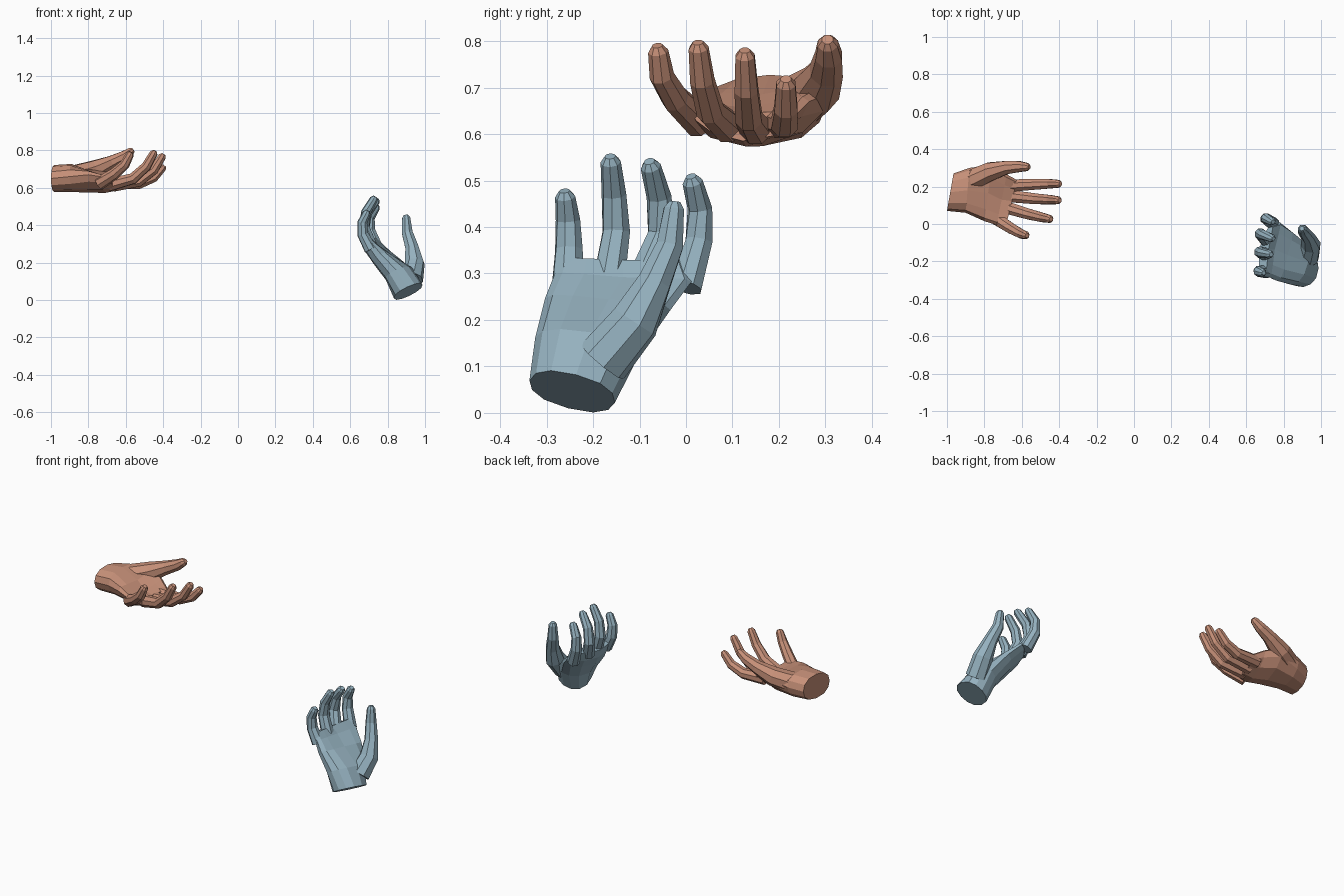
import bpy, bmesh, math
from mathutils import Vector as V

if "Cube" in bpy.data.objects:
    bpy.data.objects.remove(bpy.data.objects["Cube"])


def make_object(name, rings, mat):
    """Closed flat-faced loft through rings of points."""
    bm = bmesh.new()
    vr = [[bm.verts.new(p) for p in r] for r in rings]
    n = len(vr[0])
    for a, b in zip(vr, vr[1:]):
        for i in range(n):
            j = (i + 1) % n
            bm.faces.new((a[i], a[j], b[j], b[i]))
    bm.faces.new(vr[0][::-1])
    bm.faces.new(vr[-1])
    bmesh.ops.recalc_face_normals(bm, faces=bm.faces)
    me = bpy.data.meshes.new(name)
    bm.to_mesh(me)
    bm.free()
    me.materials.append(mat)
    ob = bpy.data.objects.new(name, me)
    bpy.context.collection.objects.link(ob)
    return ob


def palm_rings(sections, normal, sides=12):
    """Cupped ovals between the little-finger edge and the thumb edge."""
    rings = []
    for little, thumb, thick, cup in sections:
        c, w = (V(little) + V(thumb)) / 2, (V(thumb) - V(little)) / 2
        ring = []
        for i in range(sides):
            a = 2 * math.pi * i / sides
            u, v = math.cos(a), math.sin(a)
            u = math.copysign(abs(u) ** 0.8, u)
            ring.append(c + w * u + normal * (thick * v + cup * (u * u - 0.5)))
        rings.append(ring)
    return rings


def digit_rings(path, radii, normal, sides=8):
    """Tapered tube along a bent path with a rounded tip."""
    pts, rad = [V(p) for p in path], list(radii)
    tip_dir = (pts[-1] - pts[-2]).normalized()
    pts.append(pts[-1] + tip_dir * rad[-1] * 0.65)
    rad.append(rad[-1] * 0.55)
    rings = []
    for k, p in enumerate(pts):
        d = (pts[min(k + 1, len(pts) - 1)] - pts[max(k - 1, 0)]).normalized()
        s = d.cross(normal).normalized()
        t = s.cross(d)
        rings.append([p + (s * math.cos(a) + t * math.sin(a)) * rad[k]
                      for a in (2 * math.pi * (i + 0.5) / sides for i in range(sides))])
    return rings


def build_hand(name, color, normal, palm, fingers, thumb):
    normal = V(normal).normalized()
    mat = bpy.data.materials.new(name + "_skin")
    mat.diffuse_color = color
    mat.use_nodes = True
    mat.node_tree.nodes["Principled BSDF"].inputs["Base Color"].default_value = mat.diffuse_color
    hand = make_object(name, palm_rings(palm, normal), mat)
    parts = [make_object("finger", digit_rings(f, (0.036, 0.031, 0.027, 0.022), normal), mat)
             for f in fingers]
    parts.append(make_object("thumb", digit_rings(thumb, (0.06, 0.054, 0.038, 0.031, 0.023), normal), mat))
    # fuse the digits into the palm
    for p in parts:
        m = hand.modifiers.new("fuse", 'BOOLEAN')
        m.operation, m.solver, m.object = 'UNION', 'EXACT', p
    dg = bpy.context.evaluated_depsgraph_get()
    fused = bpy.data.meshes.new_from_object(hand.evaluated_get(dg))
    hand.modifiers.clear()
    hand.data = fused
    for p in parts:
        bpy.data.objects.remove(p)


# Open left hand, palm up
build_hand(
    "left_hand", (0.57, 0.28, 0.19, 1), (0, 0, 1),
    palm=[
        ((-1.0, 0.07, 0.65), (-0.965, 0.27, 0.65), 0.072, 0.0),
        ((-0.90, 0.06, 0.655), (-0.88, 0.30, 0.66), 0.075, 0.01),
        ((-0.80, 0.015, 0.645), (-0.76, 0.315, 0.665), 0.056, 0.05),
        ((-0.735, -0.005, 0.635), (-0.68, 0.265, 0.645), 0.042, 0.05),
        ((-0.68, 0.01, 0.635), (-0.625, 0.235, 0.625), 0.030, 0.03)],
    fingers=[
        [(-0.67, 0.205, 0.625), (-0.53, 0.212, 0.622), (-0.45, 0.215, 0.655), (-0.402, 0.215, 0.708)],
        [(-0.67, 0.15, 0.612), (-0.53, 0.135, 0.635), (-0.45, 0.13, 0.695), (-0.405, 0.127, 0.768)],
        [(-0.69, 0.09, 0.615), (-0.56, 0.052, 0.65), (-0.49, 0.035, 0.715), (-0.45, 0.027, 0.785)],
        [(-0.74, 0.03, 0.625), (-0.66, -0.022, 0.675), (-0.605, -0.052, 0.725), (-0.578, -0.06, 0.778)]],
    thumb=[(-0.87, 0.235, 0.665), (-0.77, 0.28, 0.695), (-0.68, 0.302, 0.735),
           (-0.61, 0.307, 0.768), (-0.572, 0.305, 0.795)])

# Cupped right hand, fingers up
build_hand(
    "right_hand", (0.30, 0.44, 0.52, 1), (0.89, 0.1, 0.42),
    palm=[
        ((0.905, -0.337, 0.07), (0.915, -0.153, 0.022), 0.085, 0.0),
        ((0.84, -0.325, 0.16), (0.89, -0.10, 0.125), 0.078, 0.01),
        ((0.75, -0.305, 0.24), (0.82, -0.035, 0.215), 0.055, 0.03),
        ((0.705, -0.285, 0.29), (0.76, 0.01, 0.275), 0.040, 0.035),
        ((0.685, -0.272, 0.325), (0.725, -0.005, 0.32), 0.028, 0.025)],
    fingers=[
        [(0.745, 0.0, 0.27), (0.705, 0.028, 0.37), (0.705, 0.03, 0.44), (0.738, 0.014, 0.497)],
        [(0.71, -0.09, 0.29), (0.675, -0.053, 0.385), (0.69, -0.058, 0.465), (0.738, -0.076, 0.53)],
        [(0.71, -0.165, 0.29), (0.672, -0.15, 0.39), (0.685, -0.155, 0.47), (0.727, -0.162, 0.54)],
        [(0.71, -0.255, 0.27), (0.668, -0.252, 0.35), (0.665, -0.254, 0.415), (0.688, -0.26, 0.465)]],
    thumb=[(0.93, -0.18, 0.11), (0.945, -0.11, 0.195), (0.93, -0.068, 0.28),
           (0.905, -0.035, 0.36), (0.899, -0.026, 0.44)])
